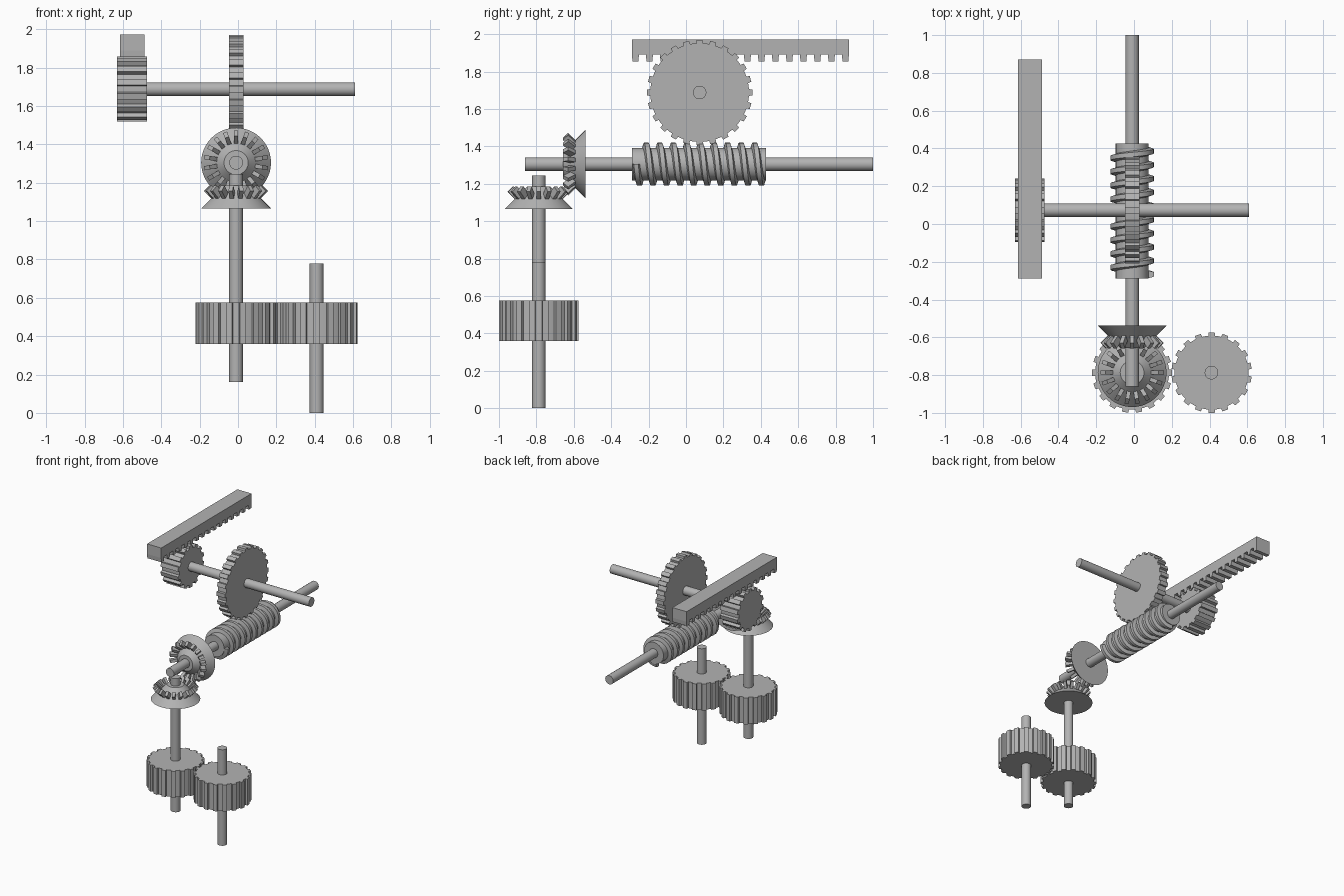
import bpy, bmesh
from math import sin, cos, pi, radians
from mathutils import Matrix, Vector

cube = bpy.data.objects.get("Cube")
if cube:
    bpy.data.objects.remove(cube)

steel = bpy.data.materials.new("plain_grey")
steel.use_nodes = True
GREY = (0.45, 0.45, 0.45, 1)
steel.diffuse_color = GREY
steel.node_tree.nodes["Principled BSDF"].inputs["Base Color"].default_value = GREY

# Rotations that take a part built along +z onto another axis
ALONG = {"z": Matrix(),
         "x": Matrix.Rotation(pi / 2, 4, "Y"),
         "y": Matrix.Rotation(-pi / 2, 4, "X"),
         "-y": Matrix.Rotation(pi / 2, 4, "X")}


def finish(bm, name, loc=(0, 0, 0), axis="z", smooth=True):
    bmesh.ops.recalc_face_normals(bm, faces=bm.faces[:])
    bm.transform(Matrix.Translation(loc) @ ALONG[axis])
    mesh = bpy.data.meshes.new(name)
    bm.to_mesh(mesh)
    bm.free()
    mesh.materials.append(steel)
    obj = bpy.data.objects.new(name, mesh)
    bpy.context.collection.objects.link(obj)
    if smooth:
        bpy.ops.object.select_all(action="DESELECT")
        obj.select_set(True)
        bpy.context.view_layer.objects.active = obj
        bpy.ops.object.shade_smooth_by_angle(angle=radians(30))
    return obj


def extrude_outline(points, depth):
    """Solid prism of an xy outline, rising along z."""
    bm = bmesh.new()
    face = bm.faces.new([bm.verts.new((x, y, 0)) for x, y in points])
    new = bmesh.ops.extrude_face_region(bm, geom=[face])["geom"]
    bmesh.ops.translate(bm, vec=(0, 0, depth),
                        verts=[v for v in new if isinstance(v, bmesh.types.BMVert)])
    return bm


def cone(bm, r1, r2, depth, segments=32):
    bmesh.ops.create_cone(bm, cap_ends=True, segments=segments, radius1=r1, radius2=r2,
                          depth=depth, matrix=Matrix.Translation((0, 0, depth / 2)))


def shaft(name, start, length, axis):
    bm = bmesh.new()
    cone(bm, SHAFT_R, SHAFT_R, length, 24)
    finish(bm, name, start, axis)


def spur_gear(name, loc, axis, teeth, root, tip, depth, phase=0.0):
    step = 2 * pi / teeth
    points = []
    for i in range(teeth):
        a = (i + phase) * step
        # tooth flank, tip and the round floor of the following gap
        for frac, r in ((-.26, root), (-.22, tip), (.22, tip), (.26, root), (.5, root)):
            points.append((r * cos(a + frac * step), r * sin(a + frac * step)))
    finish(extrude_outline(points, depth), name, loc, axis)


def bevel_gear(name, loc, axis, teeth=18, phase=0.0):
    bm = bmesh.new()
    cone(bm, 0.182, 0.063, 0.119, 48)
    for i in range(teeth):
        # peg standing square on the 45 degree cone
        place = (Matrix.Rotation((i + phase) * 2 * pi / teeth, 4, "Z")
                 @ Matrix.Translation((0.115, 0, 0.067))
                 @ Matrix.Rotation(pi / 4, 4, "Y")
                 @ Matrix.Translation((0, 0, 0.022))
                 @ Matrix.Diagonal((0.04, 0.022, 0.066, 1)))
        bmesh.ops.create_cube(bm, size=1, matrix=place)
    finish(bm, name, loc, axis)


def worm(name, loc, core, tip, length, pitch, steps=32):
    bm = bmesh.new()
    cone(bm, core, core, length, steps)
    # trapezoid section swept along a helix
    section = ((core - .005, -.021), (tip, -.012), (tip, .012), (core - .005, .021))
    count = int((length - .042) / pitch * steps)
    rings = []
    for i in range(count + 1):
        a = 2 * pi * i / steps
        rise = 0.021 + pitch * i / steps
        rings.append([bm.verts.new((r * cos(a), r * sin(a), rise + h)) for r, h in section])
    for low, high in zip(rings, rings[1:]):
        for k in range(4):
            n = (k + 1) % 4
            bm.faces.new((low[k], low[n], high[n], high[k]))
    bm.faces.new(rings[0])
    bm.faces.new(rings[-1])
    finish(bm, name, loc, "y")


SHAFT_R = 0.036
AX = -0.01       # x of the main shafts
FY = -0.787      # y of the upright shafts
WZ = 1.305       # height of the worm shaft
GY, GZ = 0.073, 1.688   # cross shaft
PITCH = 0.0725

# Upright shafts and their meshing spur gears
shaft("drive_shaft", (AX, FY, 0.16), 1.085, "z")
shaft("input_shaft", (0.41, FY, 0), 0.78, "z")
spur_gear("drive_gear", (AX, FY, 0.36), "z", 18, 0.196, 0.213, 0.215)
spur_gear("input_gear", (0.411, FY, 0.36), "z", 18, 0.196, 0.213, 0.215, 0.5)

# Bevel pair turning the motion by a right angle
bevel_gear("lower_bevel_gear", (AX, FY, 1.066), "z")
bevel_gear("upper_bevel_gear", (AX, -0.538, WZ), "-y", phase=0.5)

# Worm on its shaft
shaft("worm_shaft", (AX, -0.86, WZ), 1.86, "y")
worm("worm", (AX, -0.288, WZ), 0.087, 0.115, 0.715, PITCH)

# Worm wheel, cross shaft and pinion
shaft("cross_shaft", (-0.63, GY, GZ), 1.24, "x")
spur_gear("worm_wheel", (-0.047, GY, GZ), "x", 24, 0.264, 0.282, 0.075)
spur_gear("pinion", (-0.63, GY, GZ), "x", 14, 0.147, 0.17, 0.156)

# Toothed rack, drawn as a side outline and turned to run along y
Y0, Y1, LOW, ROOT, TOP = -0.289, 0.871, 1.855, 1.89, 1.972
outline = [(Y1, TOP), (Y0, TOP)]
tooth = 16
step = (Y1 - Y0) / (tooth - 0.5)
for i in range(tooth):
    y = Y0 + i * step
    outline += [(y, ROOT), (y + .04 * step, LOW), (y + .46 * step, LOW), (y + .5 * step, ROOT)]
bm = extrude_outline(outline, 0.127)
bm.transform(Matrix(((0, 0, 1, 0), (1, 0, 0, 0), (0, 1, 0, 0), (0, 0, 0, 1))))
finish(bm, "rack", (-0.615, 0, 0), smooth=False)
